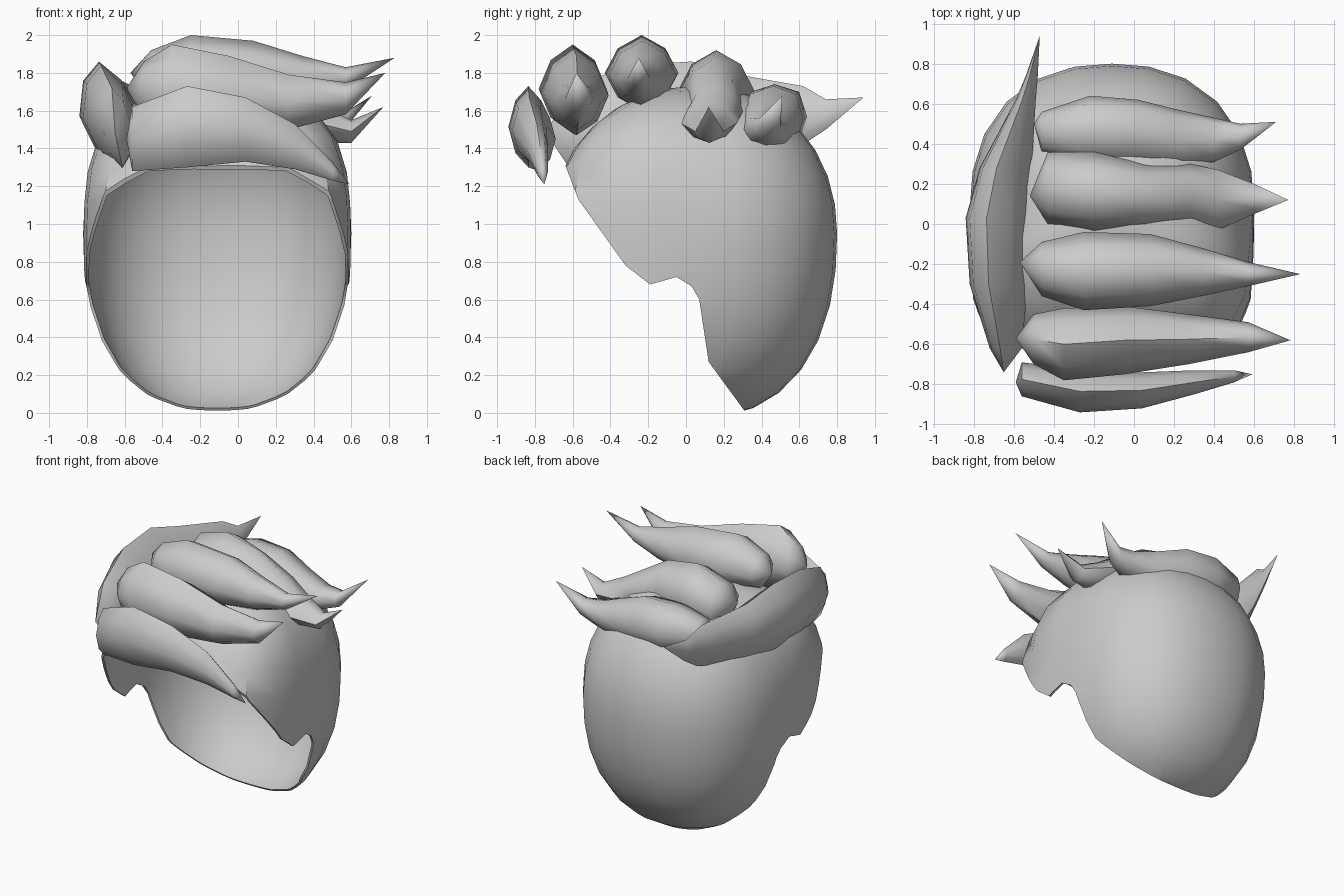
import bpy, bmesh, math

if "Cube" in bpy.data.objects:
    bpy.data.objects.remove(bpy.data.objects["Cube"])

grey = bpy.data.materials.new("hair_grey")
grey.diffuse_color = (0.6, 0.6, 0.6, 1)
grey.use_nodes = True
grey.node_tree.nodes["Principled BSDF"].inputs["Base Color"].default_value = grey.diffuse_color


def add_object(name, bm):
    bmesh.ops.recalc_face_normals(bm, faces=bm.faces)
    me = bpy.data.meshes.new(name)
    bm.to_mesh(me)
    bm.free()
    me.materials.append(grey)
    ob = bpy.data.objects.new(name, me)
    bpy.context.collection.objects.link(ob)
    return ob


def shade(ob, degrees):
    bpy.ops.object.select_all(action='DESELECT')
    bpy.context.view_layer.objects.active = ob
    ob.select_set(True)
    bpy.ops.object.shade_smooth_by_angle(angle=math.radians(degrees))


def spow(v, e):
    return math.copysign(abs(v) ** e, v)


# Egg-shaped skull form: fuller below, rounder on top, flat-sided towards the face
def egg(name, shrink):
    bm = bmesh.new()
    bmesh.ops.create_uvsphere(bm, u_segments=24, v_segments=16, radius=1)
    for v in bm.verts:
        x, y, z = v.co
        p = 2.3 if z < 0 else 2.1
        q = 2.3 + 2.2 * min(1, max(0, -1.6 * y))
        profile = (abs(y) ** p + abs(z) ** p) ** (1 / p)
        k = (abs(x) ** q + profile ** q) ** (-1 / q)
        ry = 0.73 if y > 0 else 0.79
        rz = 0.975 if z < 0 else 0.78
        v.co = (-0.11 + x * k * (0.71 - shrink),
                0.07 + y * k * (ry - shrink),
                0.95 + z * k * (rz - shrink))
    return add_object(name, bm)


def cut(ob, cutter):
    mod = ob.modifiers.new("cut", 'BOOLEAN')
    mod.operation = 'DIFFERENCE'
    mod.solver = 'EXACT'
    mod.object = cutter
    bpy.context.view_layer.objects.active = ob
    bpy.ops.object.modifier_apply(modifier=mod.name)
    bpy.data.objects.remove(cutter)


# Hollow cap with the face opening cut along the hairline, ear and nape
cap = egg("hair_cap", 0)
cut(cap, egg("inner_cutter", 0.015))
opening = [(-0.9, 1.36), (-0.65, 1.34), (-0.57, 1.13), (-0.32, 0.78), (-0.19, 0.68),
           (-0.05, 0.72), (0.03, 0.67), (0.07, 0.6), (0.12, 0.27), (0.325, -0.01),
           (0.325, -0.3), (-0.9, -0.3)]
bm = bmesh.new()
face = bm.faces.new([bm.verts.new((-1.2, y, z)) for y, z in opening])
ext = bmesh.ops.extrude_face_region(bm, geom=[face])
bmesh.ops.translate(bm, vec=(2.4, 0, 0),
                    verts=[g for g in ext["geom"] if isinstance(g, bmesh.types.BMVert)])
cut(cap, add_object("opening_cutter", bm))
shade(cap, 40)


# Lock of hair: stations are (along, side low, side high, z low, z high);
# start and tip are closing points (along, side, z)
def lock(name, start, stations, tip, along_y=False, skew=0.0, power=1.25):
    bm = bmesh.new()

    def point(a, s, z):
        return bm.verts.new((s, a, z) if along_y else (a, s, z))

    rings = []
    for a, s0, s1, z0, z1 in stations:
        ring = []
        for i in range(8):
            t = i * math.pi / 4
            c, h = spow(math.cos(t), power), spow(math.sin(t), power)
            s = (s0 + s1) / 2 + (s1 - s0) / 2 * (c + skew * h)
            ring.append(point(a, s, (z0 + z1) / 2 + (z1 - z0) / 2 * h))
        rings.append(ring)
    first, last = point(*start), point(*tip)
    for i in range(8):
        j = (i + 1) % 8
        bm.faces.new((first, rings[0][i], rings[0][j]))
        bm.faces.new((last, rings[-1][i], rings[-1][j]))
        for r, q in zip(rings, rings[1:]):
            bm.faces.new((r[i], r[j], q[j], q[i]))
    shade(add_object(name, bm), 62)


lock("fringe_lock", (-0.59, -0.79, 1.45),
     [(-0.56, -0.86, -0.69, 1.28, 1.62), (-0.27, -0.94, -0.73, 1.3, 1.73),
      (0.04, -0.92, -0.74, 1.33, 1.67), (0.3, -0.85, -0.73, 1.29, 1.53),
      (0.5, -0.79, -0.73, 1.23, 1.33)], (0.59, -0.75, 1.21))
lock("front_top_lock", (-0.59, -0.57, 1.72),
     [(-0.5, -0.7, -0.45, 1.55, 1.86), (-0.35, -0.78, -0.42, 1.48, 1.95),
      (-0.05, -0.75, -0.41, 1.47, 1.89), (0.27, -0.7, -0.45, 1.5, 1.79),
      (0.57, -0.64, -0.49, 1.58, 1.75)], (0.78, -0.58, 1.8))
lock("crown_lock", (-0.57, -0.19, 1.8),
     [(-0.46, -0.36, -0.09, 1.66, 1.92), (-0.25, -0.43, -0.04, 1.6, 2.0),
      (0.08, -0.41, -0.05, 1.6, 1.97), (0.34, -0.36, -0.12, 1.64, 1.89),
      (0.57, -0.31, -0.19, 1.71, 1.83)], (0.83, -0.25, 1.88))
lock("back_top_lock", (-0.52, 0.14, 1.7),
     [(-0.43, 0.0, 0.36, 1.52, 1.85), (-0.2, -0.04, 0.36, 1.5, 1.92),
      (0.05, -0.02, 0.3, 1.48, 1.87), (0.28, 0.0, 0.3, 1.46, 1.73),
      (0.42, -0.03, 0.27, 1.43, 1.64), (0.6, 0.05, 0.2, 1.43, 1.55)], (0.77, 0.12, 1.62))
lock("back_lock", (-0.5, 0.5, 1.6),
     [(-0.46, 0.36, 0.56, 1.46, 1.69), (-0.22, 0.3, 0.64, 1.4, 1.74),
      (0.02, 0.3, 0.62, 1.38, 1.73), (0.22, 0.28, 0.57, 1.38, 1.65),
      (0.4, 0.31, 0.53, 1.42, 1.58), (0.53, 0.37, 0.5, 1.46, 1.57)],
     (0.71, 0.51, 1.68), power=0.8)
lock("side_lock", (-0.74, -0.65, 1.48),
     [(-0.62, -0.72, -0.56, 1.3, 1.72), (-0.3, -0.82, -0.53, 1.28, 1.84),
      (0.03, -0.84, -0.52, 1.28, 1.86), (0.28, -0.77, -0.51, 1.33, 1.79),
      (0.62, -0.59, -0.49, 1.42, 1.73), (0.74, -0.54, -0.48, 1.5, 1.66)],
     (0.94, -0.47, 1.67), along_y=True, skew=-0.35)
